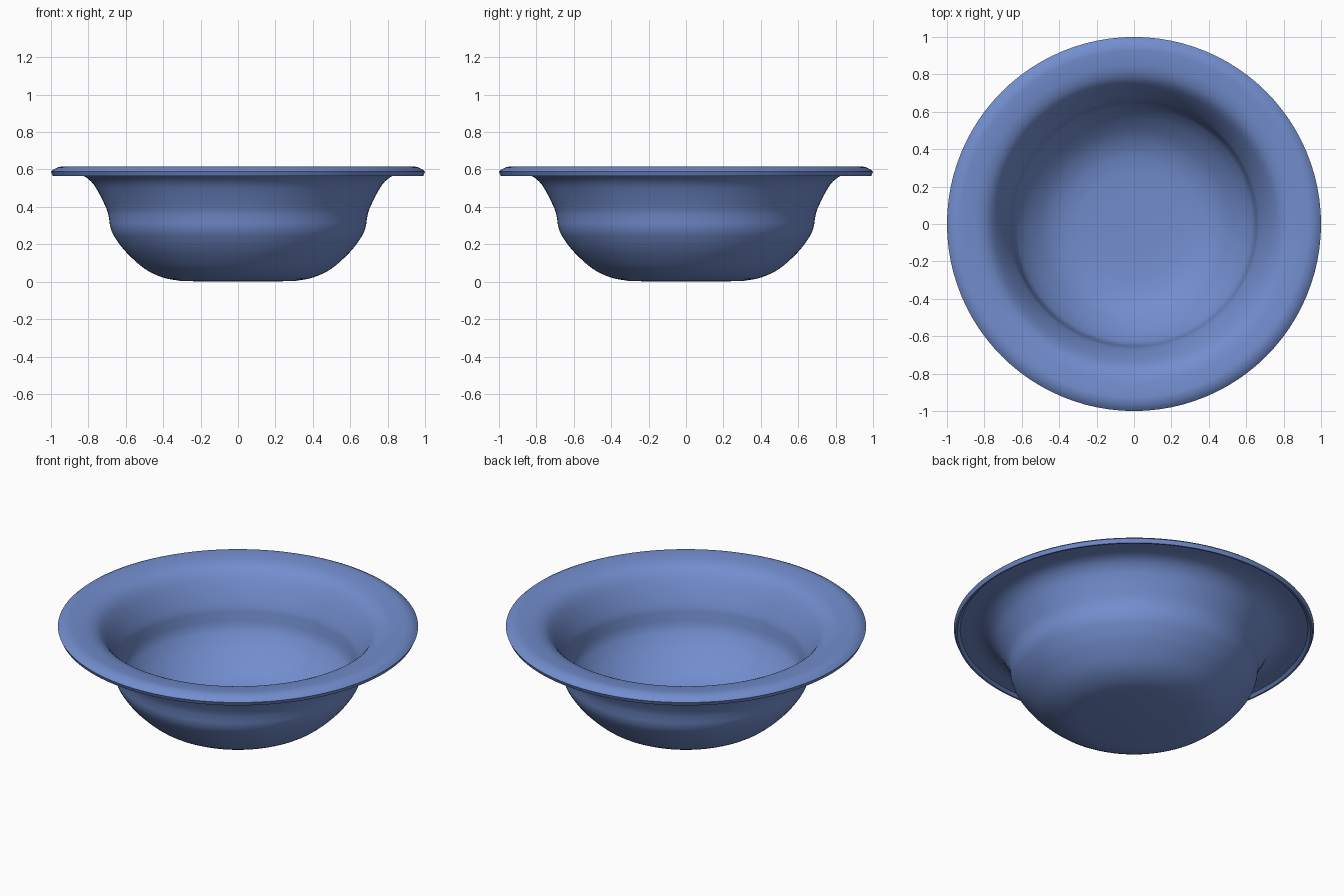
import bpy, bmesh, math
from mathutils import Vector

if "Cube" in bpy.data.objects:
    bpy.data.objects.remove(bpy.data.objects["Cube"])

SEGMENTS = 96


def smooth_path(points, steps=4):
    """Catmull-Rom curve through (radius, height) points."""
    p = [Vector(q) for q in points]
    p = [2 * p[0] - p[1]] + p + [2 * p[-1] - p[-2]]
    out = []
    for a, b, c, d in zip(p, p[1:], p[2:], p[3:]):
        for i in range(steps):
            t = i / steps
            out.append(0.5 * (2 * b + (c - a) * t + (2 * a - 5 * b + 4 * c - d) * t ** 2
                              + (3 * b - a - 3 * c + d) * t ** 3))
    return out + [p[-2]]


def lathe(name, profile):
    bm = bmesh.new()
    verts = [bm.verts.new((r, 0, z)) for r, z in profile]
    edges = [bm.edges.new(pair) for pair in zip(verts, verts[1:])]
    bmesh.ops.spin(bm, geom=verts + edges, cent=(0, 0, 0), axis=(0, 0, 1),
                   angle=math.tau, steps=SEGMENTS)
    bmesh.ops.remove_doubles(bm, verts=bm.verts, dist=1e-4)
    bmesh.ops.recalc_face_normals(bm, faces=bm.faces)
    mesh = bpy.data.meshes.new(name)
    bm.to_mesh(mesh)
    bm.free()
    obj = bpy.data.objects.new(name, mesh)
    bpy.context.collection.objects.link(obj)
    return obj


# Outer wall: flat foot, rounded belly, waist step, flare to the rim
outer = smooth_path([(0.30, 0.003), (0.40, 0.022), (0.50, 0.07), (0.60, 0.16),
                     (0.66, 0.24), (0.682, 0.29), (0.69, 0.34), (0.703, 0.39),
                     (0.75, 0.485), (0.785, 0.535), (0.83, 0.567), (0.89, 0.58),
                     (0.965, 0.58)])
# Rolled lip at the edge
lip = [(0.98, 0.565), (0.99, 0.565), (1.0, 0.588), (0.985, 0.601), (0.965, 0.611)]
# Inner wall from the rim top down to the basin floor
inner = smooth_path([(0.94, 0.617), (0.89, 0.614), (0.82, 0.602), (0.765, 0.57),
                     (0.715, 0.50), (0.668, 0.405), (0.655, 0.35), (0.645, 0.30),
                     (0.625, 0.256), (0.57, 0.185), (0.48, 0.105), (0.39, 0.06),
                     (0.30, 0.04)])

bowl = lathe("bowl", [(0, 0)] + outer + lip + inner + [(0.15, 0.036), (0, 0.035)])

# Blue glaze
blue = bpy.data.materials.new("blue_glaze")
blue.diffuse_color = (0.17, 0.27, 0.62, 1)
blue.use_nodes = True
blue.node_tree.nodes["Principled BSDF"].inputs["Base Color"].default_value = blue.diffuse_color
bowl.data.materials.append(blue)

bpy.context.view_layer.objects.active = bowl
bowl.select_set(True)
bpy.ops.object.shade_smooth_by_angle(angle=math.radians(40))
